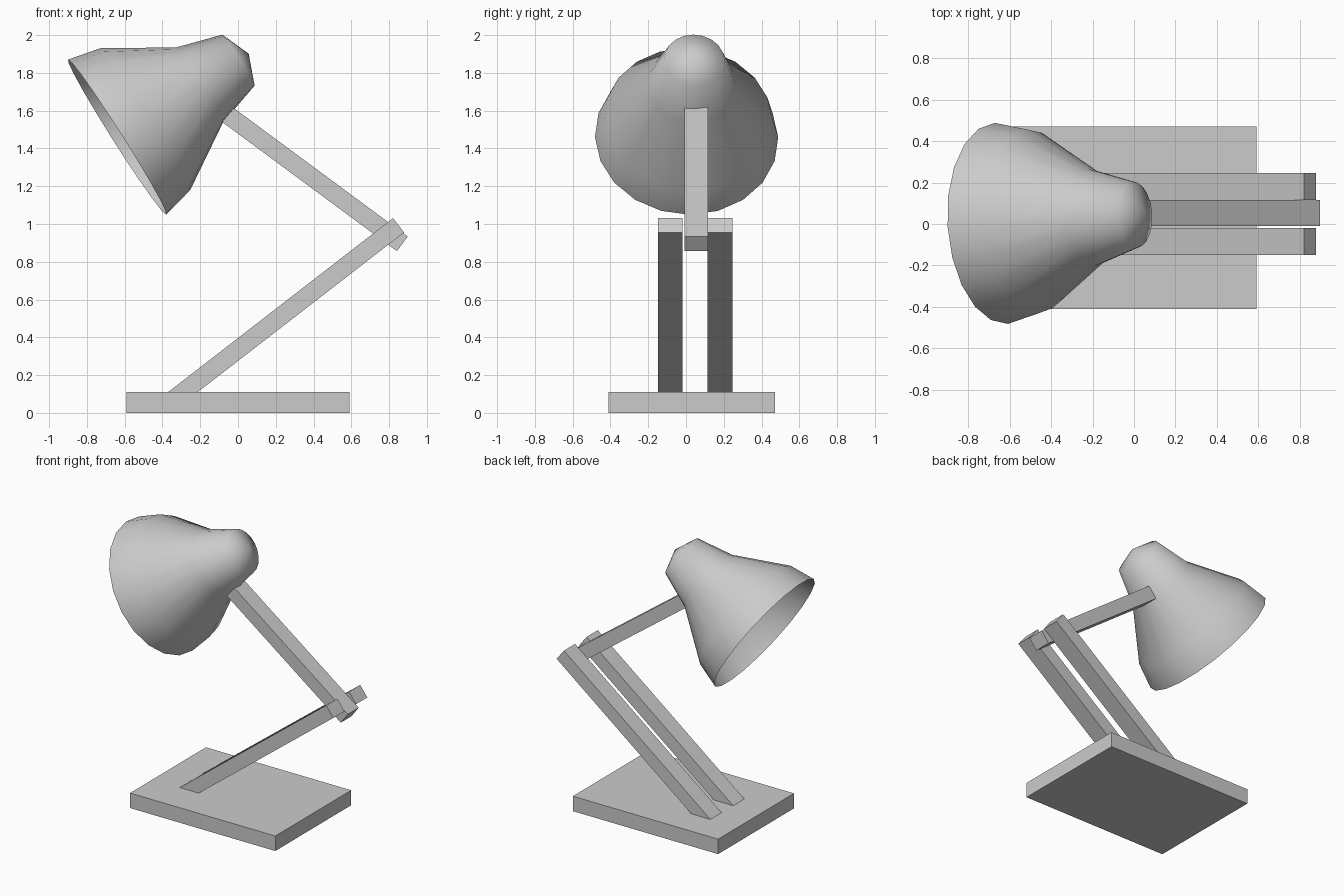
import bpy, bmesh, math
from mathutils import Vector, Matrix

if "Cube" in bpy.data.objects:
    bpy.data.objects.remove(bpy.data.objects["Cube"])


def finish(name, bm):
    bmesh.ops.recalc_face_normals(bm, faces=bm.faces)
    mesh = bpy.data.meshes.new(name)
    bm.to_mesh(mesh)
    bm.free()
    obj = bpy.data.objects.new(name, mesh)
    bpy.context.collection.objects.link(obj)
    return obj


def box(name, matrix):
    bm = bmesh.new()
    bmesh.ops.create_cube(bm, size=1, matrix=matrix)
    return finish(name, bm)


def bar(name, start, end, y, width=0.13, thick=0.096):
    """Square-ended bar between two (x, z) points."""
    a, b = Vector((start[0], y, start[1])), Vector((end[0], y, end[1]))
    d = b - a
    m = (Matrix.Translation((a + b) / 2)
         @ Matrix.Rotation(-math.atan2(d.z, d.x), 4, 'Y')
         @ Matrix.Diagonal((d.length, width, thick, 1)))
    return box(name, m)


# Base plate
box("base", Matrix.Translation((0, 0.03, 0.055)) @ Matrix.Diagonal((1.18, 0.88, 0.11, 1)))

# Pair of lower arms, sunk into the base
for side, y in (("front", -0.084), ("back", 0.18)):
    bar("lower_arm_" + side, (-0.355, 0.061), (0.85, 0.993), y)

# Single upper arm between them, ending inside the shade
bar("upper_arm", (0.87, 0.895), (-0.11, 1.619), 0.054, width=0.126)

# Open bell shade: (distance along axis, radius) profile swept around the axis
PROFILE = [(0, 0.486), (0.177, 0.445), (0.518, 0.234), (0.762, 0.16)]
TIP = 0.826
SIDES = 20
axis = Vector((0.844, 0.055, 0.535)).normalized()
side = Vector((0, 0, 1)).cross(axis).normalized()
up = axis.cross(side)
rim_centre = Vector((-0.64, 0.003, 1.46))

bm = bmesh.new()
rings = []
for h, r in PROFILE:
    ring = []
    for i in range(SIDES):
        t = math.tau * i / SIDES
        ring.append(bm.verts.new(rim_centre + axis * h + (up * math.cos(t) + side * math.sin(t)) * r))
    rings.append(ring)
tip = bm.verts.new(rim_centre + axis * TIP)
for i in range(SIDES):
    j = (i + 1) % SIDES
    for lo, hi in zip(rings, rings[1:]):
        bm.faces.new((lo[i], lo[j], hi[j], hi[i]))
    bm.faces.new((rings[-1][i], rings[-1][j], tip))
shade = finish("shade", bm)
shade.data.polygons.foreach_set("use_smooth", [True] * len(shade.data.polygons))
shade.data.update()
